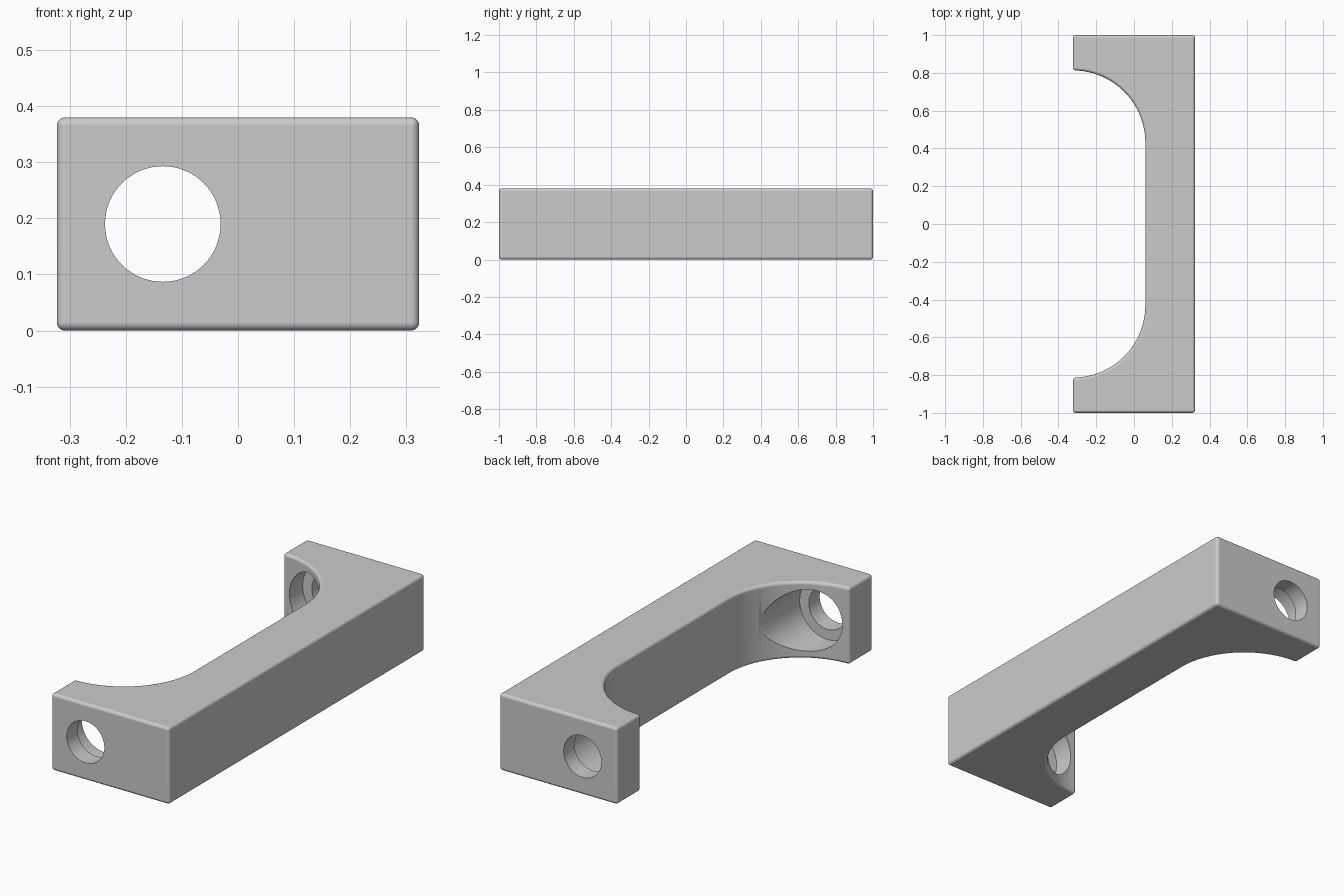
import bpy, bmesh, math
from mathutils import Matrix

cube = bpy.data.objects.get("Cube")
if cube:
    bpy.data.objects.remove(cube, do_unlink=True)

HALF_W, HALF_L, HEIGHT = 0.323, 1.0, 0.38
ARC_R, ARC_Y = 0.383, 0.43
HOLE_X, HOLE_R, BORE_R, BORE_Y = -0.134, 0.103, 0.153, 0.915
STEPS = 40

grey = bpy.data.materials.new("light grey")
grey.use_nodes = True
colour = (0.6, 0.6, 0.6, 1)
grey.diffuse_color = colour
grey.node_tree.nodes["Principled BSDF"].inputs["Base Color"].default_value = colour


def new_object(name, bm):
    mesh = bpy.data.meshes.new(name)
    bmesh.ops.recalc_face_normals(bm, faces=bm.faces)
    bm.to_mesh(mesh)
    bm.free()
    obj = bpy.data.objects.new(name, mesh)
    bpy.context.collection.objects.link(obj)
    mesh.materials.append(grey)
    return obj


def cutter(name, radius, y0, y1):
    bm = bmesh.new()
    place = Matrix.Translation((HOLE_X, (y0 + y1) / 2, HEIGHT / 2)) @ Matrix.Rotation(math.pi / 2, 4, "X")
    bmesh.ops.create_cone(bm, cap_ends=True, segments=64, radius1=radius,
                          radius2=radius, depth=abs(y1 - y0), matrix=place)
    obj = new_object(name, bm)
    obj.hide_render = True
    return obj


# Handle body: C-shaped profile with two quarter-round inner corners
arc = [math.pi / 2 * i / STEPS for i in range(STEPS + 1)]
inner = [(-HALF_W + ARC_R * math.sin(a), ARC_Y + ARC_R * math.cos(a)) for a in arc]
profile = [(HALF_W, -HALF_L), (HALF_W, HALF_L), (-HALF_W, HALF_L)]
profile += inner + [(x, -y) for x, y in reversed(inner)] + [(-HALF_W, -HALF_L)]
bm = bmesh.new()
face = bm.faces.new([bm.verts.new((x, y, 0)) for x, y in profile])
top = bmesh.ops.extrude_face_region(bm, geom=[face])["geom"]
bmesh.ops.translate(bm, vec=(0, 0, HEIGHT),
                    verts=[v for v in top if isinstance(v, bmesh.types.BMVert)])
handle = new_object("pull_handle", bm)

# Rounded outer edges
bevel = handle.modifiers.new("rounded_edges", "BEVEL")
bevel.width = 0.036
bevel.segments = 6
bevel.limit_method = "ANGLE"
bevel.angle_limit = math.radians(40)

# Screw holes through both feet, counterbored from the inside
cutters = [cutter("screw_hole_cutter", HOLE_R, -1.2, 1.2),
           cutter("counterbore_cutter", BORE_R, -BORE_Y, BORE_Y)]
for c in cutters:
    cut = handle.modifiers.new(c.name, "BOOLEAN")
    cut.operation = "DIFFERENCE"
    cut.solver = "EXACT"
    cut.object = c

bpy.ops.object.select_all(action="DESELECT")
handle.select_set(True)
bpy.context.view_layer.objects.active = handle
for m in list(handle.modifiers):
    bpy.ops.object.modifier_apply(modifier=m.name)
for c in cutters:
    bpy.data.objects.remove(c, do_unlink=True)

# Smooth fillets with flat main faces
bpy.ops.object.shade_smooth_by_angle(angle=math.radians(30))
weighted = handle.modifiers.new("clean_normals", "WEIGHTED_NORMAL")
weighted.keep_sharp = True
